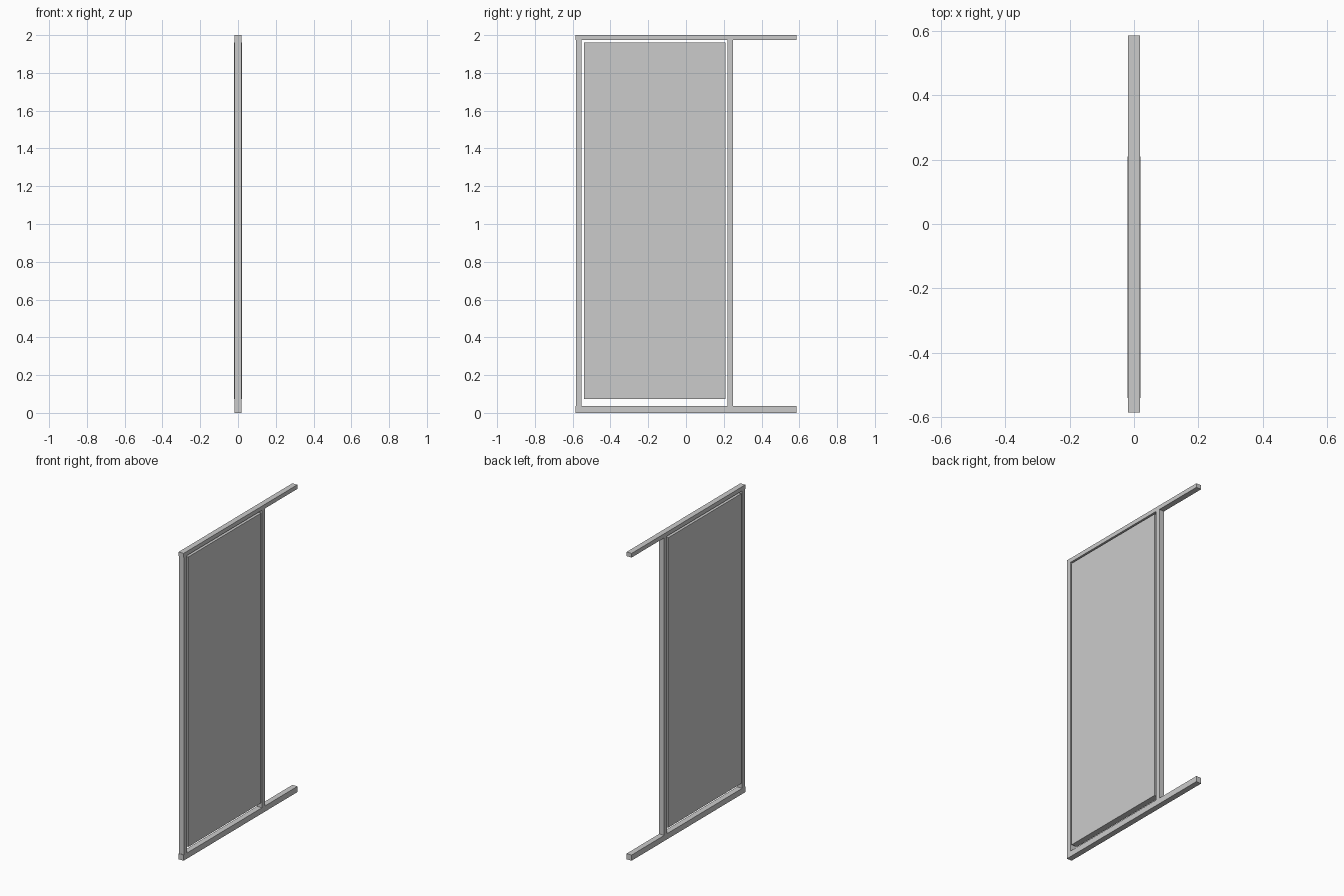
import bpy

if "Cube" in bpy.data.objects:
    bpy.data.objects.remove(bpy.data.objects["Cube"])


def box(name, x, y, z, color=None):
    """Box from (min, max) ranges on each axis."""
    bpy.ops.mesh.primitive_cube_add(
        size=1, location=[(a + b) / 2 for a, b in (x, y, z)])
    ob = bpy.context.object
    ob.name = name
    ob.scale = [b - a for a, b in (x, y, z)]
    bpy.ops.object.transform_apply(location=False, rotation=False, scale=True)
    if color:
        mat = bpy.data.materials.new(name + "_material")
        mat.diffuse_color = color
        mat.use_nodes = True
        mat.node_tree.nodes["Principled BSDF"].inputs["Base Color"].default_value = mat.diffuse_color
        ob.data.materials.append(mat)
    return ob


RAIL_X = (-0.018, 0.018)
DOOR_X = (-0.02, 0.02)

# Horizontal sliding rails
box("top_rail", RAIL_X, (-0.585, 0.585), (1.973, 2.0))
box("bottom_rail", RAIL_X, (-0.585, 0.585), (0.0, 0.037))

# Vertical posts
for name, y in (("wall_post", -0.567), ("middle_post", 0.235)):
    box(name, RAIL_X, (y - 0.015, y + 0.015), (0.003, 1.975))

# Door leaf: stiles and rails around the opening
Y0, Y1, Z0, Z1 = -0.54, 0.21, 0.073, 1.96
GY, GZ = (-0.445, 0.113), (0.18, 1.855)
box("door_stile_left", DOOR_X, (Y0, GY[0]), (Z0, Z1))
box("door_stile_right", DOOR_X, (GY[1], Y1), (Z0, Z1))
box("door_rail_bottom", DOOR_X, GY, (Z0, GZ[0]))
box("door_rail_top", DOOR_X, GY, (GZ[1], Z1))

# Lighter centre panel, flush with the door
box("centre_panel", DOOR_X, GY, GZ, (0.95, 0.95, 0.95, 1))
